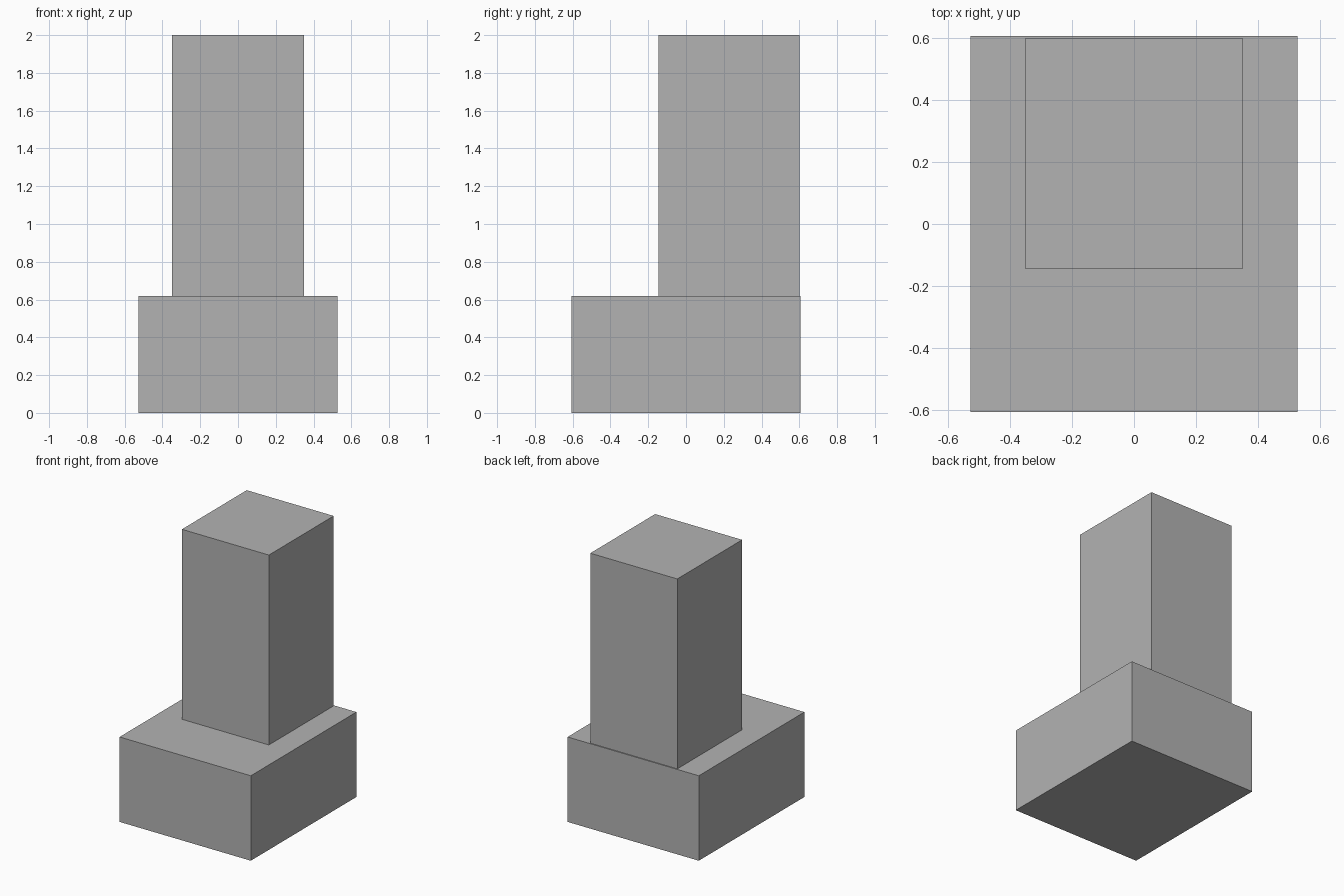
import bpy

cube = bpy.data.objects.get("Cube")
if cube:
    bpy.data.objects.remove(cube, do_unlink=True)

# Single plain grey
grey = bpy.data.materials.new("plain_grey")
grey.use_nodes = True
colour = (0.45, 0.45, 0.45, 1)
grey.diffuse_color = colour
grey.node_tree.nodes["Principled BSDF"].inputs["Base Color"].default_value = colour


def block(name, low, high):
    """Add a box spanning two opposite corners."""
    centre = [(a + b) / 2 for a, b in zip(low, high)]
    bpy.ops.mesh.primitive_cube_add(size=1, location=centre)
    obj = bpy.context.object
    obj.name = name
    obj.scale = [b - a for a, b in zip(low, high)]
    bpy.ops.object.transform_apply(location=False, rotation=False, scale=True)
    obj.data.materials.append(grey)
    return obj


# Wide base, with a tall tower set towards the back
block("base", (-0.528, -0.607, 0), (0.528, 0.607, 0.618))
block("tower", (-0.35, -0.145, 0.618), (0.35, 0.6, 2))
